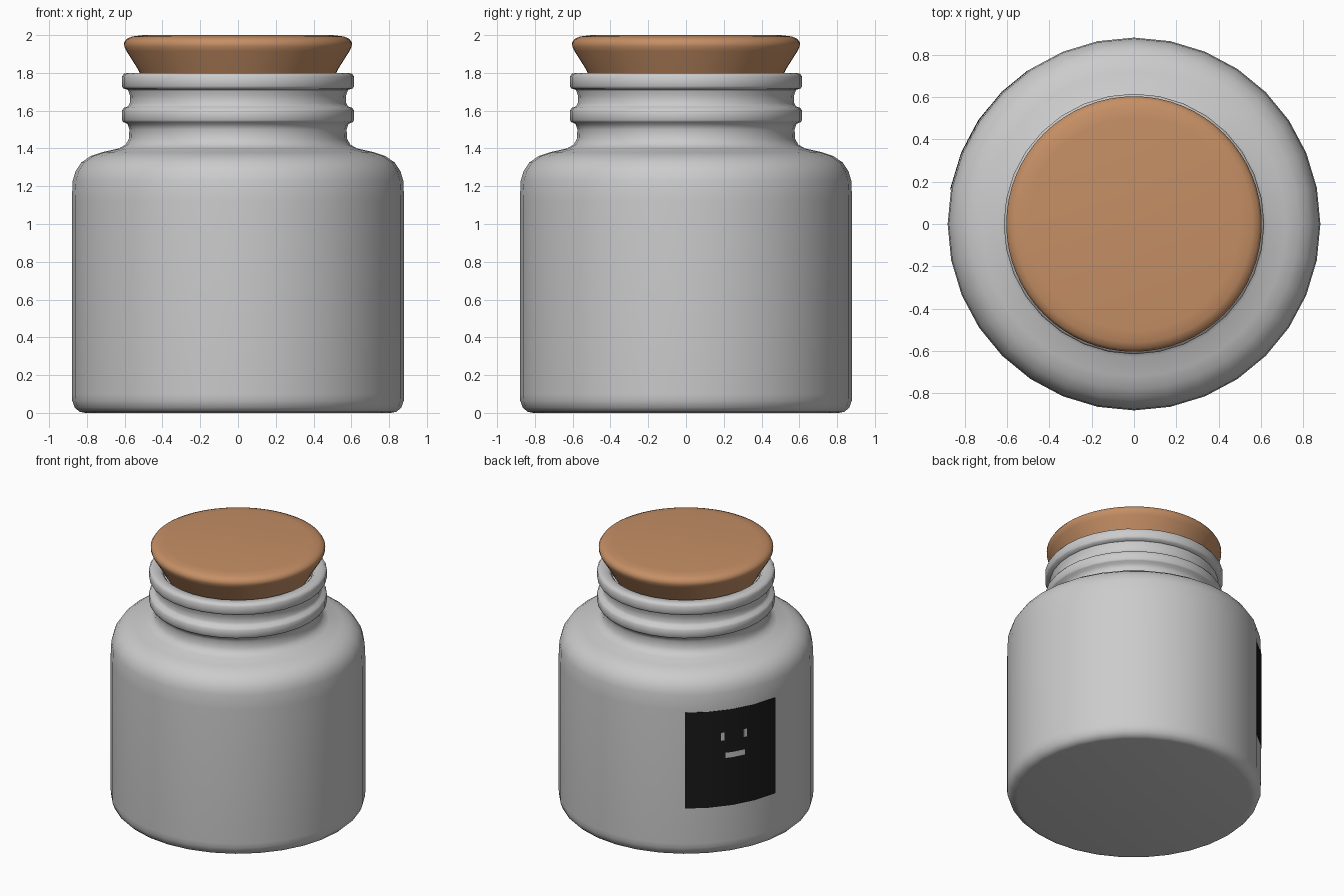
import bpy, bmesh, math

if "Cube" in bpy.data.objects:
    bpy.data.objects.remove(bpy.data.objects["Cube"])

SEG = 32          # sides of the jar
STEP = 2 * math.pi / SEG
BODY_R = 0.88


def material(name, rgb):
    m = bpy.data.materials.new(name)
    m.diffuse_color = (*rgb, 1)
    m.use_nodes = True
    m.node_tree.nodes["Principled BSDF"].inputs["Base Color"].default_value = m.diffuse_color
    return m


def add_object(name, bm, mat, smooth=True):
    bmesh.ops.recalc_face_normals(bm, faces=bm.faces[:])
    me = bpy.data.meshes.new(name)
    bm.to_mesh(me)
    bm.free()
    me.materials.append(mat)
    ob = bpy.data.objects.new(name, me)
    bpy.context.collection.objects.link(ob)
    if smooth:
        bpy.ops.object.select_all(action='DESELECT')
        ob.select_set(True)
        bpy.context.view_layer.objects.active = ob
        bpy.ops.object.shade_smooth_by_angle(angle=math.radians(50))
    return ob


def lathe(name, profile, mat, seg):
    """Revolve (radius, z) points around z, closing both ends with caps."""
    bm = bmesh.new()
    rings = [[bm.verts.new((r * math.cos(2 * math.pi * i / seg),
                            r * math.sin(2 * math.pi * i / seg), z))
              for i in range(seg)] for r, z in profile]
    for a, b in zip(rings, rings[1:]):
        for i in range(seg):
            j = (i + 1) % seg
            bm.faces.new((a[i], a[j], b[j], b[i]))
    bm.faces.new(rings[0][::-1])
    bm.faces.new(rings[-1])
    return add_object(name, bm, mat)


def curved_plate(name, a0, a1, z0, z1, lift, mat):
    """Thin plate that follows the jar's facets between two angles (degrees)."""
    a0, a1 = math.radians(a0), math.radians(a1)
    corners = [k * STEP for k in range(SEG) if a0 < k * STEP < a1]
    bm = bmesh.new()
    cols = []
    for a in [a0] + corners + [a1]:
        off = (a % STEP) - STEP / 2
        rad = BODY_R * math.cos(STEP / 2) / math.cos(off)
        cols.append([bm.verts.new((r * math.cos(a), r * math.sin(a), z))
                     for r, z in ((rad - 0.002, z0), (rad + lift, z0),
                                  (rad + lift, z1), (rad - 0.002, z1))])
    for a, b in zip(cols, cols[1:]):
        for i in range(4):
            j = (i + 1) % 4
            bm.faces.new((a[i], b[i], b[j], a[j]))
    bm.faces.new(cols[0])
    bm.faces.new(cols[-1][::-1])
    return add_object(name, bm, mat)


glass = material("pale grey", (0.6, 0.6, 0.6))
cork = material("cork brown", (0.56, 0.275, 0.13))
black = material("label black", (0.01, 0.01, 0.01))

# jar: body, shoulder, neck with two rings, lip turned inward
lathe("jar", [
    (0.81, 0), (0.84, 0.006), (0.865, 0.03), (0.878, 0.065), (0.88, 0.10),
    (0.88, 1.12), (0.875, 1.23), (0.86, 1.28), (0.83, 1.325), (0.78, 1.36),
    (0.72, 1.38), (0.63, 1.40), (0.595, 1.42), (0.578, 1.45), (0.575, 1.50),
    (0.585, 1.53), (0.608, 1.54), (0.615, 1.55), (0.615, 1.60), (0.605, 1.615),
    (0.583, 1.622), (0.573, 1.64), (0.572, 1.68), (0.582, 1.71),
    (0.608, 1.718), (0.615, 1.73), (0.615, 1.78), (0.605, 1.795),
    (0.58, 1.80), (0.54, 1.80), (0.52, 1.78), (0.51, 1.70)], glass, SEG)

# stopper: tapered plug with a rounded top edge
lathe("cork_stopper", [
    (0.46, 1.70), (0.515, 1.79), (0.53, 1.82), (0.59, 1.915), (0.602, 1.94),
    (0.603, 1.96), (0.59, 1.98), (0.56, 1.993), (0.50, 2.0)], cork, 64)

# label on the back left, with small pale marks
curved_plate("label", 124.5, 169.5, 0.37, 1.10, 0.003, black)
curved_plate("label_mark_low", 143, 152.5, 0.735, 0.775, 0.004, glass)
for n, a in (("left", 141), ("right", 152)):
    curved_plate("label_mark_" + n, a, a + 1.5, 0.87, 0.93, 0.004, glass)
